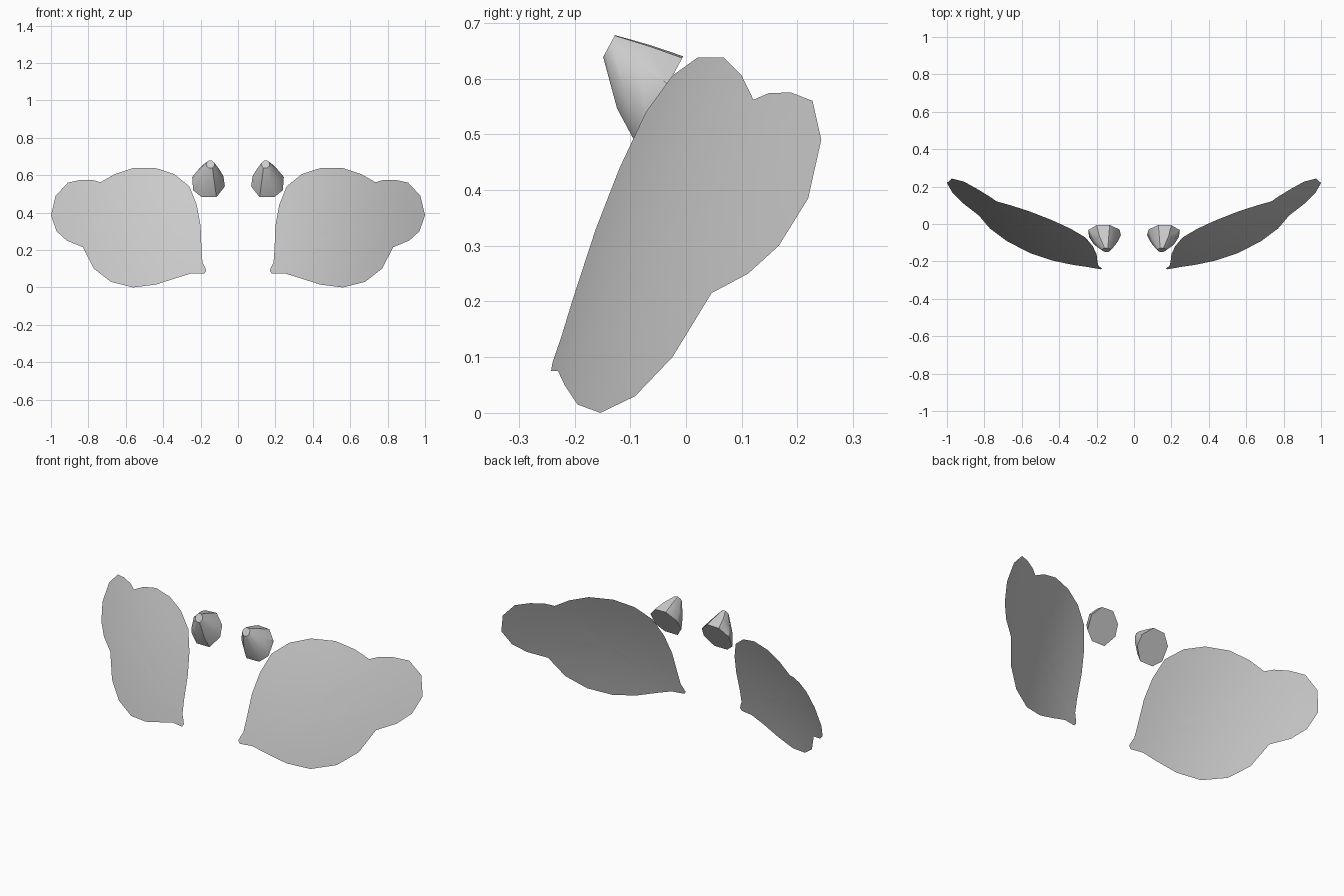
import bpy, bmesh
from mathutils import Vector

if "Cube" in bpy.data.objects:
    bpy.data.objects.remove(bpy.data.objects["Cube"])


def make_mirrored(name, bm):
    me = bpy.data.meshes.new(name)
    bm.to_mesh(me)
    bm.free()
    ob = bpy.data.objects.new(name, me)
    bpy.context.collection.objects.link(ob)
    bpy.context.view_layer.objects.active = ob
    ob.select_set(True)
    bpy.ops.object.shade_smooth_by_angle(angle=0.7)
    ob.select_set(False)
    ob.modifiers.new("mirror", "MIRROR").use_clip = False
    return ob


def bridge(bm, a, b):
    n = len(a)
    for i in range(n):
        j = (i + 1) % n
        bm.faces.new((a[i], a[j], b[j], b[i]))


# Curved side panels: outline (x, z) draped over a smooth bowed surface
outline = [(.17, .09), (.18, .075), (.25, .075), (.33, .05), (.44, .015), (.56, 0),
           (.68, .03), (.77, .10), (.83, .215), (.915, .25), (.97, .30), (1, .385),
           (.975, .49), (.91, .56), (.84, .575), (.775, .574), (.735, .562), (.66, .605),
           (.56, .638), (.44, .638), (.34, .605), (.26, .54), (.22, .44), (.20, .33),
           (.195, .2), (.19, .135), (.178, .11)]


def bow(x, z):
    return -.277 + .027*x + .345*x*x + .235*z + .03*x*z + .15*z*z


bm = bmesh.new()
cx, cz = .55, .33
rings = []
for s in (1, .8, .6, .4, .2):
    ring = []
    for px, pz in outline:
        x, z = cx + (px-cx)*s, cz + (pz-cz)*s
        ring.append(bm.verts.new((x, bow(x, z), z)))
    rings.append(ring)
for a, b in zip(rings, rings[1:]):
    bridge(bm, a, b)
mid = bm.verts.new((cx, bow(cx, cz), cz))
last = rings[-1]
for i in range(len(last)):
    bm.faces.new((last[i], last[(i+1) % len(last)], mid))
make_mirrored("side_panel", bm)

# Small blunt cones: tilted octagon base lofted to an upper front tip
base = [(.115, .483), (.195, .483), (.24, .52), (.245, .59), (.20, .637),
        (.13, .64), (.078, .595), (.07, .54)]
bc = Vector((.158, -.047, .56))
sections = [(1, bc), (.72, Vector((.155, -.093, .602))), (.25, Vector((.147, -.138, .658)))]
bm = bmesh.new()
loops = []
for s, c in sections:
    loops.append([bm.verts.new(c + (Vector((x, -.005 + (z-.64)*.54, z)) - bc)*s)
                  for x, z in base])
for a, b in zip(loops, loops[1:]):
    bridge(bm, a, b)
bm.faces.new(loops[0])
bm.faces.new(loops[-1])
bmesh.ops.recalc_face_normals(bm, faces=bm.faces)
make_mirrored("small_cone", bm)
